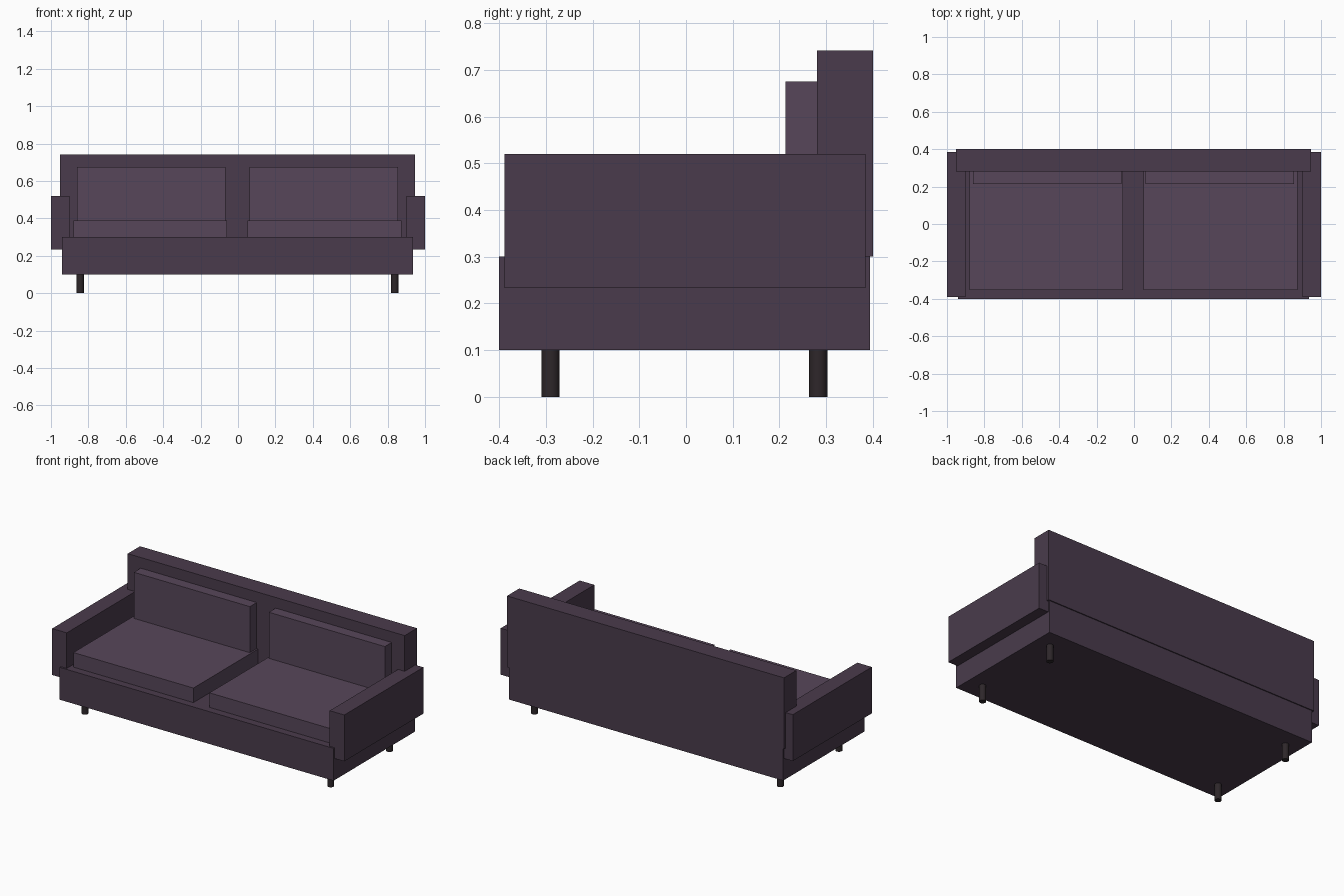
import bpy
import bmesh
from mathutils import Matrix, Vector

if "Cube" in bpy.data.objects:
    bpy.data.objects.remove(bpy.data.objects["Cube"])


def material(name, rgb):
    mat = bpy.data.materials.new(name)
    mat.diffuse_color = (*rgb, 1.0)
    mat.use_nodes = True
    mat.node_tree.nodes["Principled BSDF"].inputs["Base Color"].default_value = mat.diffuse_color
    return mat


FABRIC = material("dark_fabric", (0.068, 0.044, 0.072))
CUSHION = material("cushion_fabric", (0.095, 0.062, 0.101))
LEG = material("leg_dark", (0.027, 0.020, 0.023))

CX = -0.003  # body sits slightly left of the arms' midline


def add_object(name, bm, mat):
    mesh = bpy.data.meshes.new(name)
    bm.to_mesh(mesh)
    bm.free()
    mesh.materials.append(mat)
    obj = bpy.data.objects.new(name, mesh)
    bpy.context.collection.objects.link(obj)
    return obj


def box(name, x, y, z, mat):
    """Box from (min, max) ranges on each axis."""
    bm = bmesh.new()
    size = Vector((x[1] - x[0], y[1] - y[0], z[1] - z[0]))
    centre = Vector((sum(x) / 2, sum(y) / 2, sum(z) / 2))
    bmesh.ops.create_cube(bm, size=1.0,
                          matrix=Matrix.Translation(centre) @ Matrix.Diagonal((*size, 1.0)))
    return add_object(name, bm, mat)


def leg(name, x, y):
    bm = bmesh.new()
    bmesh.ops.create_cone(bm, cap_ends=True, segments=16, radius1=0.0195, radius2=0.0195,
                          depth=0.1, matrix=Matrix.Translation((x, y, 0.05)))
    for f in bm.faces:
        f.smooth = len(f.verts) == 4
    for e in bm.edges:
        e.smooth = all(f.smooth for f in e.link_faces)
    return add_object(name, bm, LEG)


# Base and backrest
box("base", (CX - 0.9375, CX + 0.9375), (-0.4, 0.394), (0.1, 0.3), FABRIC)
box("backrest", (CX - 0.948, CX + 0.948), (0.28, 0.4), (0.3, 0.741), FABRIC)

for side, s in (("left", -1), ("right", 1)):
    # Armrest overhanging the base
    box(f"{side}_armrest", sorted((s * 0.9, s * 1.0)), (-0.389, 0.384), (0.233, 0.52), FABRIC)
    # Seat and back cushions
    box(f"{side}_seat_cushion", sorted((CX + s * 0.055, CX + s * 0.877)),
        (-0.353, 0.28), (0.3, 0.39), CUSHION)
    box(f"{side}_back_cushion", sorted((CX + s * 0.065, CX + s * 0.859)),
        (0.213, 0.28), (0.39, 0.675), CUSHION)
    # Legs
    leg(f"{side}_front_leg", CX + s * 0.841, -0.29)
    leg(f"{side}_back_leg", CX + s * 0.841, 0.283)
